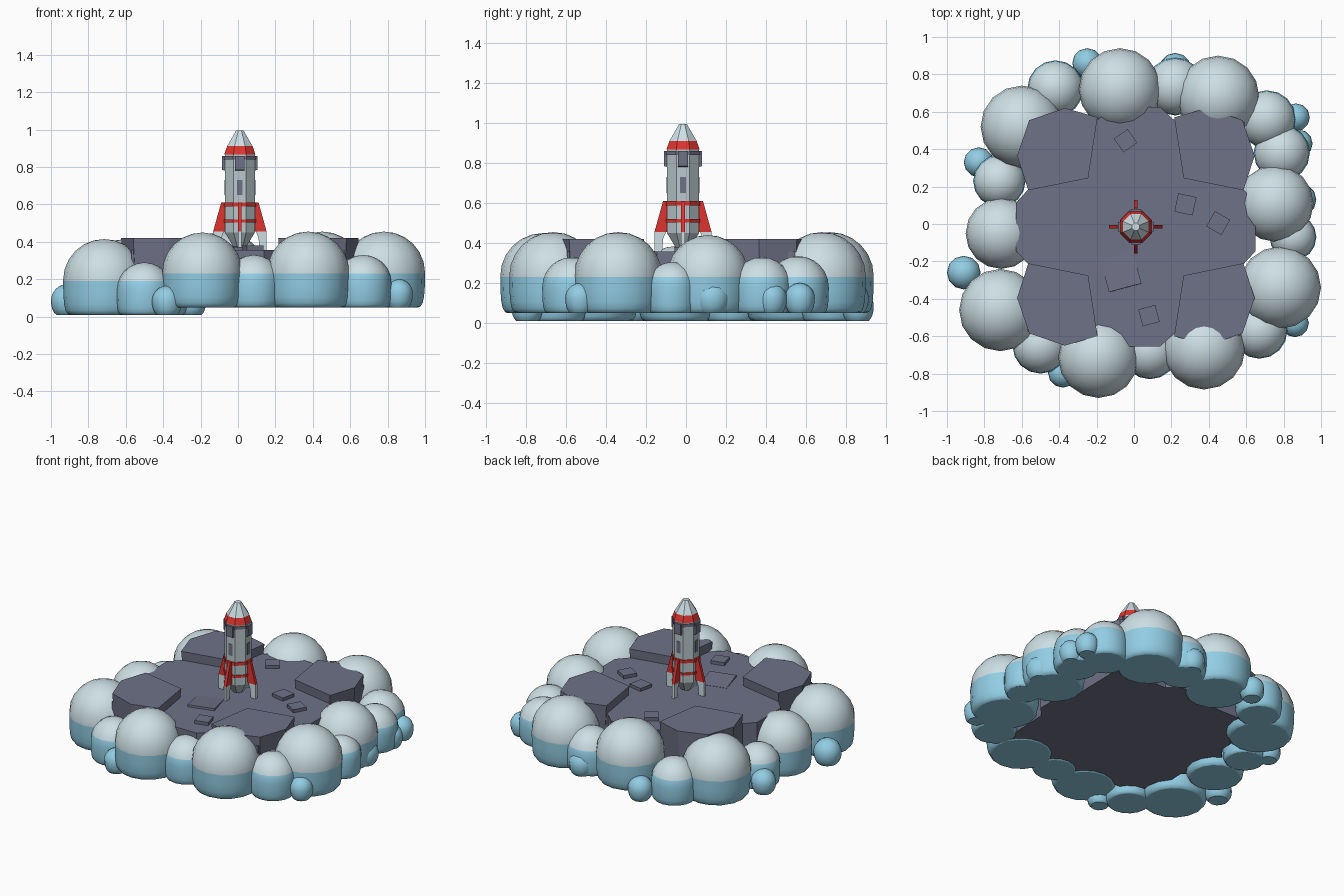
import bpy, bmesh, math
from mathutils import Matrix, Vector

if "Cube" in bpy.data.objects:
    bpy.data.objects.remove(bpy.data.objects["Cube"])


def material(name, rgb):
    m = bpy.data.materials.new(name)
    lin = [((c / 255 + 0.055) / 1.055) ** 2.4 for c in rgb]
    m.diffuse_color = (*lin, 1)
    m.use_nodes = True
    m.node_tree.nodes["Principled BSDF"].inputs["Base Color"].default_value = m.diffuse_color
    return m


WHITE = material("cloud_white", (205, 223, 229))
BLUE = material("cloud_blue", (146, 205, 228))
ROCK = material("ground_slate", (111, 114, 135))
RED = material("rocket_red", (222, 52, 48))
HULL = material("hull_grey", (186, 201, 205))

CX, CY = 0.01, -0.015          # centre of island and rocket


def finish(name, bm, mats):
    me = bpy.data.meshes.new(name)
    bmesh.ops.recalc_face_normals(bm, faces=bm.faces)
    bm.to_mesh(me)
    bm.free()
    for m in mats:
        me.materials.append(m)
    ob = bpy.data.objects.new(name, me)
    bpy.context.collection.objects.link(ob)
    return ob


def prism(name, pts, z0, z1, mat, bottom_scale=1.0):
    """Vertical prism from a plan outline, optionally narrower below."""
    bm = bmesh.new()
    c = Vector((sum(p[0] for p in pts), sum(p[1] for p in pts))) / len(pts)
    low, top = [], []
    for p in pts:
        q = c + (Vector(p) - c) * bottom_scale
        low.append(bm.verts.new((q.x, q.y, z0)))
        top.append(bm.verts.new((*p, z1)))
    bm.faces.new(low[::-1])
    bm.faces.new(top)
    n = len(pts)
    for i in range(n):
        j = (i + 1) % n
        bm.faces.new((low[i], low[j], top[j], top[i]))
    return finish(name, bm, [mat])


def cloud(name, x, y, z, r, floor, split, seg, under):
    """Puff: round top, steep sides and a flat underside; white above split."""
    bm = bmesh.new()
    prof = [(r * f, z - t * (z - floor)) for t, f in under][::-1]
    prof += [(r * math.cos(a), z + r * math.sin(a))
             for a in (math.radians(15 * k) for k in range(1, 6))]
    rings = [[bm.verts.new((x + q * math.cos(2 * math.pi * k / seg),
                            y + q * math.sin(2 * math.pi * k / seg), h))
              for k in range(seg)] for q, h in prof]
    pole = bm.verts.new((x, y, z + r))
    bm.faces.new(rings[0][::-1])
    for k in range(seg):
        j = (k + 1) % seg
        for a, b in zip(rings, rings[1:]):
            bm.faces.new((a[k], a[j], b[j], b[k]))
        bm.faces.new((rings[-1][k], rings[-1][j], pole))
    if split < z + r:
        bmesh.ops.bisect_plane(bm, geom=bm.verts[:] + bm.edges[:] + bm.faces[:],
                               dist=1e-4, plane_co=(0, 0, split), plane_no=(0, 0, 1))
    for f in bm.faces:
        h = f.calc_center_median().z
        f.smooth = h > floor + 1e-4
        f.material_index = 0 if h > split else 1
    for e in bm.edges:
        e.smooth = not all(abs(v.co.z - floor) < 1e-4 for v in e.verts)
    finish(name, bm, [WHITE, BLUE])


# Cloud ring: the left-hand group sits slightly lower
big = [(-.075, .72, .22, 0), (.45, .68, .22, 0), (-.60, .52, .22, 1),
       (-.71, -.05, .19, 1), (-.715, -.46, .22, 1), (-.19, -.715, .215, 0),
       (.375, -.665, .22, 0), (.78, -.34, .22, 0), (.755, .11, .205, 0)]
medium = [(-.42, .725, .15, 1), (.22, .735, .155, 0), (.71, .56, .155, 0),
          (.79, .38, .15, 0), (-.72, .23, .14, 1), (-.50, -.65, .15, 1),
          (.085, -.68, .15, 0), (.67, -.57, .15, 0), (.85, -.07, .125, 0)]
small = [(-.25, .86, .08, 1), (.22, .83, .085, 0), (-.83, .33, .08, 1),
         (-.91, -.26, .09, 1), (-.38, -.795, .08, 1), (.865, .57, .075, 0),
         (.88, .43, .075, 0), (.86, -.53, .075, 0), (.885, .13, .09, 0)]
STEEP = [(0, 1), (.4, .995), (.7, .975), (.88, .94), (.97, .89), (1, .84)]
ROUND = [(0, 1), (.3, .98), (.6, .92), (.85, .81), (1, .68)]
for kind, balls, zc in (("big", big, .235), ("medium", medium, .18),
                        ("small", small, .125)):
    for i, (x, y, r, low) in enumerate(balls):
        d = .04 * low
        split = 9 if kind == "small" else .23 - d
        cloud(f"cloud_{kind}_{i + 1}", x, y, zc - d, r, .05 - d, split,
              12 if kind == "small" else 16, ROUND if kind == "small" else STEEP)

# Island floor: one quarter-edge outline turned four times
edge = [(.56, -.58), (.575, -.2), (.64, -.13), (.64, .13), (.575, .2)]
outline = []
for k in range(4):
    c, s = round(math.cos(k * math.pi / 2)), round(math.sin(k * math.pi / 2))
    outline += [(CX + c * x - s * y, CY + s * x + c * y) for x, y in edge]
prism("island_floor", outline, .055, .357, ROCK)

# Corner plateaus, mirrored into each quadrant
corner = [(.57, .57), (.38, .635), (.205, .585), (.255, .26), (.575, .195), (.635, .38)]
for sx in (1, -1):
    for sy in (1, -1):
        pts = [(CX + sx * x, CY + sy * y) for x, y in corner]
        if sx * sy < 0:
            pts.reverse()
        prism(f"plateau_{'right' if sx > 0 else 'left'}_{'back' if sy > 0 else 'front'}",
              pts, .15, .42, ROCK, .9)

# Loose square rocks
for i, (x, y, h, a) in enumerate([(-.045, .445, .045, 35), (.275, .105, .05, -12),
                                  (.45, .005, .047, 60), (.08, -.49, .047, 15)]):
    pts = [(x + h * 1.41 * math.cos(math.radians(a + 45 + 90 * k)),
            y + h * 1.41 * math.sin(math.radians(a + 45 + 90 * k))) for k in range(4)]
    prism(f"rock_{i + 1}", pts, .34, .38, ROCK, .95)

# Tilted slab half sunk in the ground
bm = bmesh.new()
bmesh.ops.create_cube(bm, size=1, matrix=Matrix.Translation((-.07, -.255, .345))
                      @ Matrix.Rotation(math.radians(15), 4, 'Z')
                      @ Matrix.Rotation(math.radians(-4), 4, 'X')
                      @ Matrix.Diagonal((.18, .18, .04, 1)))
finish("sunken_slab", bm, [ROCK])


def lathe(name, profile, mats, pick=lambda z: 0):
    """Eight-sided turned shape with flats facing the axes."""
    bm = bmesh.new()
    rings = []
    for r, z in profile:
        R = r / math.cos(math.pi / 8)
        rings.append([bm.verts.new((CX + R * math.cos((k + .5) * math.pi / 4),
                                    CY + R * math.sin((k + .5) * math.pi / 4), z))
                      for k in range(8)])
    bm.faces.new(rings[0][::-1])
    bm.faces.new(rings[-1])
    for a, b in zip(rings, rings[1:]):
        for k in range(8):
            j = (k + 1) % 8
            bm.faces.new((a[k], a[j], b[j], b[k]))
    for f in bm.faces:
        f.material_index = pick(f.calc_center_median().z)
    return finish(name, bm, mats)


# Rocket body with nozzle taper, and nose with a red base
lathe("rocket_body", [(.035, .375), (.05, .40), (.08, .45), (.08, .87)], [HULL])
lathe("rocket_nose", [(.083, .868), (.068, .912), (.02, .995)], [WHITE, RED],
      lambda z: 1 if .868 < z < .905 else 0)
lathe("collar_ring", [(.086, .84), (.086, .86)], [ROCK])
lathe("upper_red_band", [(.086, .588), (.086, .61)], [RED])
lathe("lower_red_band", [(.086, .503), (.086, .52)], [RED])


def around(name, outline, width, mat):
    """Radial (r, z) outline, given a width, repeated on four sides."""
    for k, side in enumerate(("right", "back", "left", "front")):
        bm = bmesh.new()
        M = Matrix.Translation((CX, CY, 0)) @ Matrix.Rotation(k * math.pi / 2, 4, 'Z')
        a, b = [[bm.verts.new(M @ Vector((r, s * width / 2, z))) for r, z in outline]
                for s in (-1, 1)]
        bm.faces.new(a)
        bm.faces.new(b[::-1])
        n = len(outline)
        for i in range(n):
            j = (i + 1) % n
            bm.faces.new((a[i], b[i], b[j], a[j]))
        finish(f"{name}_{side}", bm, [mat])


# Fins, landing legs, collar blocks and windows
around("fin", [(.07, .61), (.10, .61), (.143, .455), (.07, .455)], .02, RED)
around("leg", [(.085, .456), (.143, .456), (.143, .35), (.105, .35), (.10, .42)], .018, WHITE)
around("collar_block", [(.075, .78), (.095, .785), (.095, .86), (.075, .86)], .05, ROCK)
around("window", [(.078, .65), (.083, .65), (.083, .73), (.078, .73)], .03, ROCK)
